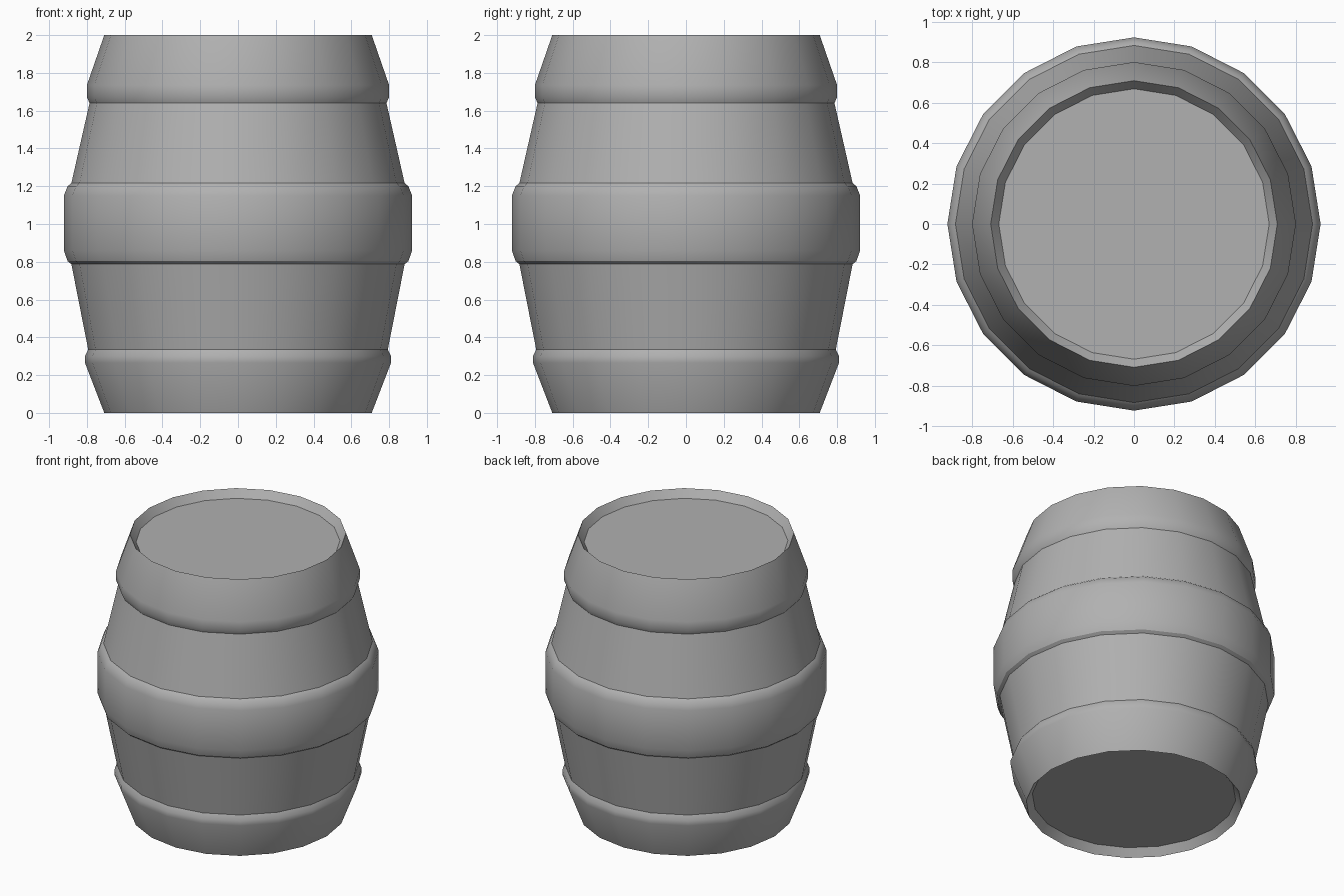
import bpy
from math import cos, sin, pi, radians

SIDES = 20

cube = bpy.data.objects.get("Cube")
if cube:
    bpy.data.objects.remove(cube, do_unlink=True)

grey = bpy.data.materials.new("plain_grey")
grey.use_nodes = True
colour = (0.44, 0.44, 0.44, 1)
grey.diffuse_color = colour
grey.node_tree.nodes["Principled BSDF"].inputs["Base Color"].default_value = colour


def ring(radius, z):
    angles = [2 * pi * i / SIDES for i in range(SIDES)]
    return [(radius * cos(a), radius * sin(a), z) for a in angles]


def add_object(name, verts, faces):
    mesh = bpy.data.meshes.new(name)
    mesh.from_pydata(verts, [], faces)
    mesh.materials.append(grey)
    obj = bpy.data.objects.new(name, mesh)
    bpy.context.collection.objects.link(obj)
    bpy.ops.object.select_all(action='DESELECT')
    obj.select_set(True)
    bpy.context.view_layer.objects.active = obj
    bpy.ops.object.shade_smooth_by_angle(angle=radians(30))
    return obj


def lathe(name, profile):
    # Profile runs upwards on the outside, so faces point outwards
    verts = [v for r, z in profile for v in ring(r, z)]
    faces = []
    for k in range(len(profile) - 1):
        low, high = k * SIDES, (k + 1) * SIDES
        for i in range(SIDES):
            j = (i + 1) % SIDES
            faces.append((low + i, low + j, high + j, high + i))
    return add_object(name, verts, faces)


# Shell: bevelled hoops at both ends and around the belly
lid_radius, lid_depth = 0.668, 0.055
lower_hoop = [(0.708, 0), (0.81, 0.265), (0.81, 0.30), (0.793, 0.335)]
belly_hoop = [(0.882, 0.787), (0.902, 0.803), (0.922, 0.86),
              (0.922, 1.15), (0.902, 1.20), (0.882, 1.217)]
upper_hoop = [(0.786, 1.64), (0.80, 1.672), (0.80, 1.735), (0.708, 2)]
shell = ([(lid_radius, lid_depth)] + lower_hoop + belly_hoop + upper_hoop
         + [(lid_radius, 2 - lid_depth)])
lathe("barrel_shell", shell)

# Recessed lids
order = list(range(SIDES))
add_object("top_lid", ring(lid_radius, 2 - lid_depth), [order])
add_object("bottom_lid", ring(lid_radius, lid_depth), [order[::-1]])
